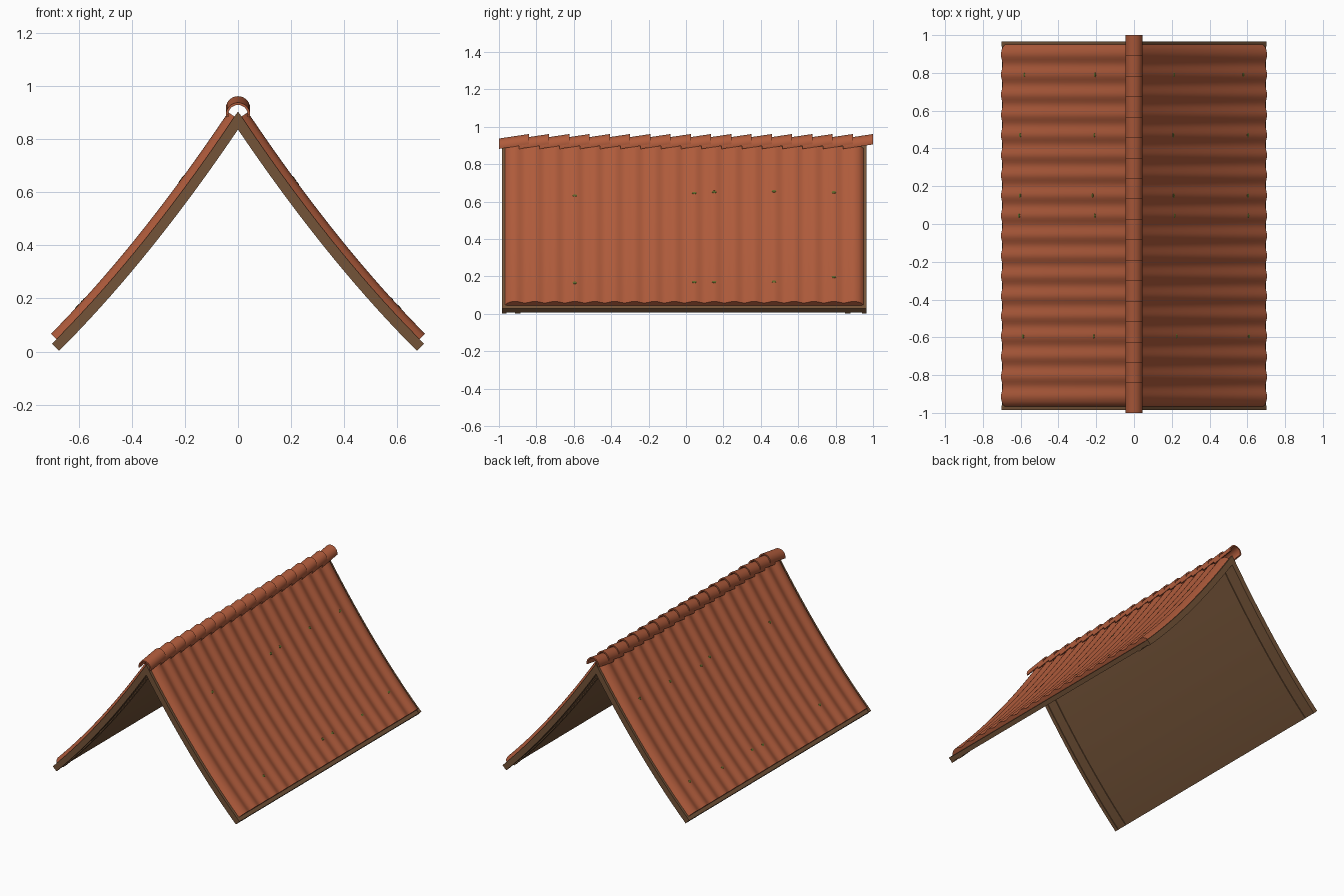
import bpy, bmesh, math, random
from mathutils import Vector, Matrix

if "Cube" in bpy.data.objects:
    bpy.data.objects.remove(bpy.data.objects["Cube"])

random.seed(4)


def material(name, rgb):
    m = bpy.data.materials.new(name)
    m.diffuse_color = (*rgb, 1)
    m.use_nodes = True
    m.node_tree.nodes["Principled BSDF"].inputs["Base Color"].default_value = m.diffuse_color
    return m


TILE = material("terracotta", (0.43, 0.105, 0.044))
WOOD = material("brown wood", (0.175, 0.088, 0.04))
MOSS = material("moss green", (0.13, 0.15, 0.025))


def slope_point(t, d):
    """Point on the sagging roof curve at distance t from the ridge line, raised by d."""
    z = 0.902 - 1.5 * t + 0.36 * t * t
    n = Vector((1.5 - 0.72 * t, 1)).normalized()
    return Vector((t, z)) + n * d


def make(name, bm, mat, smooth=False):
    bmesh.ops.recalc_face_normals(bm, faces=bm.faces)
    me = bpy.data.meshes.new(name)
    bm.to_mesh(me)
    bm.free()
    me.materials.append(mat)
    ob = bpy.data.objects.new(name, me)
    bpy.context.collection.objects.link(ob)
    if smooth:
        bpy.context.view_layer.objects.active = ob
        ob.select_set(True)
        bpy.ops.object.shade_smooth_by_angle(angle=math.radians(35))
        ob.select_set(False)
    return ob


def gable_strip(name, y0, y1, d_low, d_high, t_end=0.70, steps=18):
    """Solid inverted-V layer between two offsets from the roof curve."""
    def half(d):
        pts = [slope_point(t_end * i / steps, d) for i in range(1, steps + 1)]
        return [Vector((0, 0.902 + d * math.hypot(1.5, 1)))] + pts
    bm = bmesh.new()
    rows = []
    for s in (-1, 1):
        lo, hi = half(d_low), half(d_high)
        rows = [[bm.verts.new((s * p.x, y, p.y)) for p in (a, b) for y in (y0, y1)]
                for a, b in zip(lo, hi)]
        for a, b in zip(rows, rows[1:]):
            for i, j in ((0, 1), (1, 3), (3, 2), (2, 0)):
                bm.faces.new((a[i], a[j], b[j], b[i]))
        e = rows[-1]
        bm.faces.new((e[0], e[1], e[3], e[2]))
    bmesh.ops.remove_doubles(bm, verts=bm.verts, dist=1e-5)
    return make(name, bm, WOOD, True)


# Wooden deck, gable boards and rafters
gable_strip("roof_deck", -0.975, 0.955, -0.031, -0.001)
gable_strip("front_gable_board", -0.985, -0.96, -0.037, 0.001)
gable_strip("back_gable_board", 0.94, 0.966, -0.037, 0.001)
gable_strip("front_rafter", -0.915, -0.885, -0.037, -0.005)
gable_strip("back_rafter", 0.85, 0.88, -0.037, -0.005)

# Corrugated tile covering
Y0, Y1, WAVES, PER = -0.968, 0.950, 18, 8
PERIOD = (Y1 - Y0) / WAVES


def tile_height(y):
    wave = 0.5 - 0.5 * math.cos(2 * math.pi * (y - Y0) / PERIOD)
    d = 0.018 + 0.012 * wave
    edge = min(y - Y0, Y1 - y) / 0.028
    if edge < 1:  # rolled gable edge
        d *= math.sqrt(max(0, 1 - (1 - edge) ** 2))
    return d


T0, T1, STEPS = 0.012, 0.683, 20
for side, s in (("left", -1), ("right", 1)):
    bm = bmesh.new()
    ys = [Y0 + PERIOD * k / PER for k in range(WAVES * PER + 1)]
    grid = []
    for y in ys:
        pts = [slope_point(T0 + (T1 - T0) * i / STEPS, tile_height(y)) for i in range(STEPS + 1)]
        pts.append(slope_point(T1, -0.0005))  # eave end face
        grid.append([bm.verts.new((s * p.x, y, p.y)) for p in pts])
    for a, b in zip(grid, grid[1:]):
        for i in range(STEPS + 1):
            bm.faces.new((a[i], b[i], b[i + 1], a[i + 1]))
    bmesh.ops.remove_doubles(bm, verts=bm.verts, dist=1e-6)
    up = sum((f.normal.z for f in bm.faces if not f.normal_update()), 0.0)
    ob = make(side + "_tiles", bm, TILE, True)
    me = ob.data
    if sum(p.normal.z * p.area for p in me.polygons) < 0:
        me.flip_normals()

# Overlapping half-round ridge caps, each tilted up towards the back
CAPS, LENGTH, R = 18, 0.16, 0.046
for k in range(CAPS):
    y0 = -1 + k * (2 - LENGTH) / (CAPS - 1)
    bm = bmesh.new()
    rings = []
    for y, zc in ((y0, 0.891), (y0 + LENGTH, 0.915)):
        for r in (R, R - 0.009):
            arc = [math.radians(-12 + 204 * i / 16) for i in range(17)]
            rings.append([bm.verts.new((r * math.cos(a), y, zc + r * math.sin(a))) for a in arc])
    o0, i0, o1, i1 = rings
    for a, b in ((o0, o1), (o1, i1), (i1, i0), (i0, o0)):
        for i in range(16):
            bm.faces.new((a[i], a[i + 1], b[i + 1], b[i]))
    for i in (0, 16):
        bm.faces.new((o0[i], o1[i], i1[i], i0[i]))
    make(f"ridge_cap_{k + 1}", bm, TILE, True)

# Small moss flecks sitting on the tile crests
for side, s in (("left", -1), ("right", 1)):
    bm = bmesh.new()
    for t in (0.20, 0.57):
        for wave in (3, 9, 10, 13, 16):
            y = Y0 + PERIOD * (wave + 0.5)
            p = slope_point(t + random.uniform(-0.02, 0.02), 0.03)
            rot = Matrix.Rotation(s * math.atan(1.5 - 0.72 * t), 4, 'Y')
            mat = (Matrix.Translation((s * p.x, y, p.y)) @ rot
                   @ Matrix.Diagonal((0.009, 0.014, 0.002, 1)))
            bmesh.ops.create_icosphere(bm, subdivisions=1, radius=1, matrix=mat)
    make(side + "_moss", bm, MOSS)
